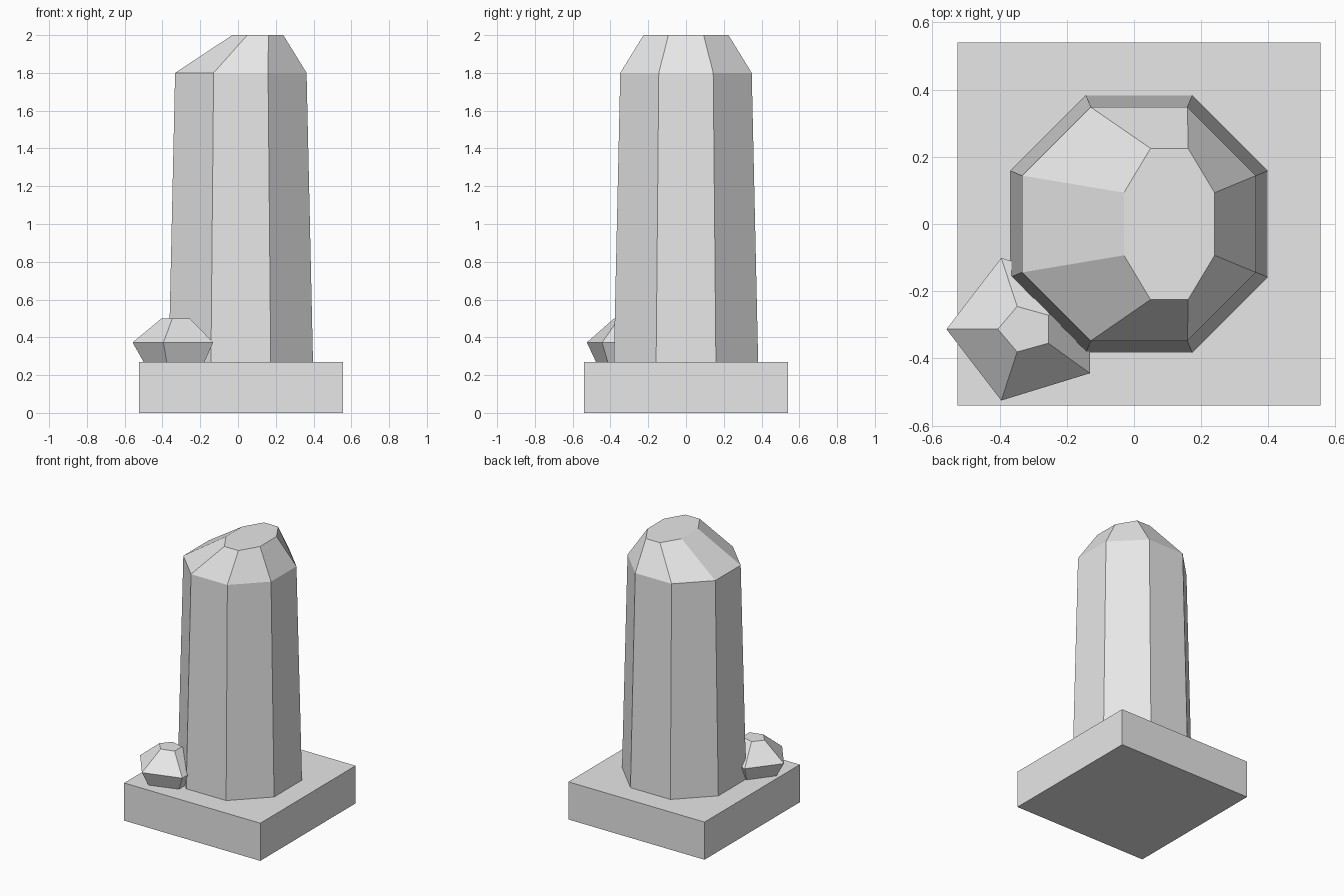
import bpy, bmesh, math

if "Cube" in bpy.data.objects:
    bpy.data.objects.remove(bpy.data.objects["Cube"])

stone = bpy.data.materials.new("stone_grey")
stone.diffuse_color = (0.8, 0.8, 0.8, 1)
stone.use_nodes = True
stone.node_tree.nodes["Principled BSDF"].inputs["Base Color"].default_value = stone.diffuse_color


def loft(name, sides, start, rings):
    """Closed flat-sided solid through rings of (centre x, centre y, z, radius x, radius y)."""
    bm = bmesh.new()
    loops = []
    for cx, cy, z, rx, ry in rings:
        angles = [start + math.tau * i / sides for i in range(sides)]
        loops.append([bm.verts.new((cx + rx * math.cos(a), cy + ry * math.sin(a), z))
                      for a in angles])
    for low, high in zip(loops, loops[1:]):
        for i in range(sides):
            j = (i + 1) % sides
            bm.faces.new((low[i], low[j], high[j], high[i]))
    bm.faces.new(loops[0][::-1])
    bm.faces.new(loops[-1])
    bmesh.ops.recalc_face_normals(bm, faces=bm.faces)
    mesh = bpy.data.meshes.new(name)
    bm.to_mesh(mesh)
    bm.free()
    mesh.materials.append(stone)
    obj = bpy.data.objects.new(name, mesh)
    bpy.context.collection.objects.link(obj)
    return obj


CX = 0.015                               # shared axis of plinth and pillar
OCT = 1 / math.cos(math.pi / 8)          # apothem to corner radius

# Square plinth
r = 0.54 * math.sqrt(2)
loft("plinth", 4, math.pi / 4, [(CX, 0, 0, r, r), (CX, 0, 0.27, r, r)])

# Tapered octagonal pillar with an off-centre, narrowed crown
loft("pillar", 8, math.pi / 8, [
    (CX, 0, 0.27, 0.382 * OCT, 0.382 * OCT),
    (CX, 0, 1.80, 0.348 * OCT, 0.348 * OCT),
    (0.105, 0, 2.00, 0.135 * OCT, 0.225 * OCT),
])

# Small five-sided rock at the pillar's foot
loft("rock", 5, math.pi, [
    (-0.322, -0.313, 0.27, 0.178, 0.172),
    (-0.322, -0.313, 0.373, 0.236, 0.223),
    (-0.322, -0.313, 0.50, 0.083, 0.071),
])
